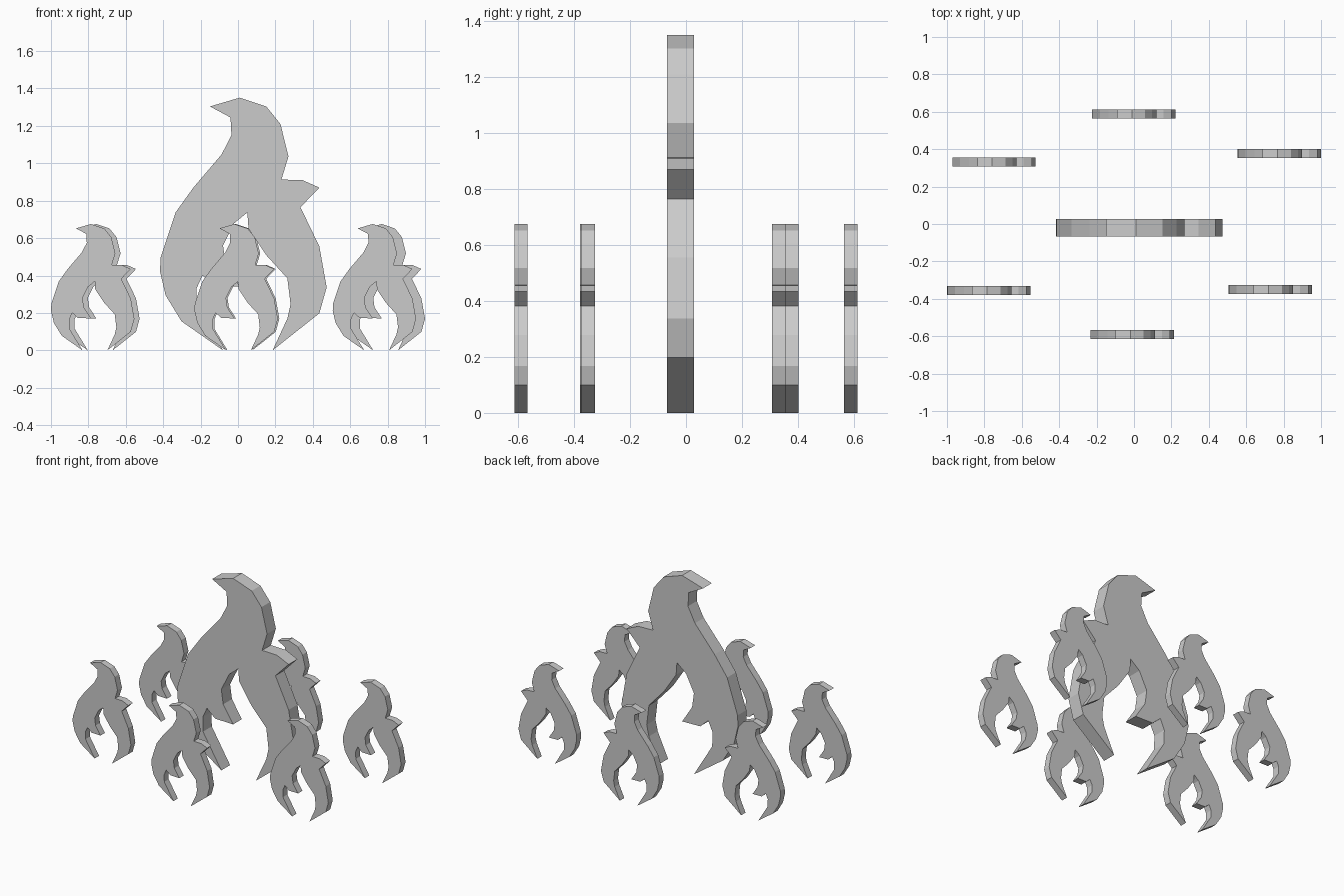
import bpy
import bmesh

# Flame silhouette (x, z), anticlockwise from the left foot
PROFILE = [
    (-0.08, 0.0), (-0.22, 0.23), (-0.222, 0.33), (-0.19, 0.40),
    (-0.128, 0.345), (0.01, 0.342), (-0.066, 0.46), (-0.08, 0.56),
    (-0.02, 0.68), (0.05, 0.737), (0.056, 0.652), (0.15, 0.51), (0.264, 0.385),
    (0.281, 0.246), (0.264, 0.17), (0.185, 0.0),
    (0.435, 0.198), (0.474, 0.337), (0.435, 0.556), (0.334, 0.765),
    (0.435, 0.87), (0.345, 0.91), (0.232, 0.913), (0.27, 1.037),
    (0.227, 1.21), (0.152, 1.303), (0.01, 1.351), (-0.15, 1.304),
    (-0.04, 1.245), (-0.035, 1.15), (-0.088, 1.047), (-0.238, 0.871),
    (-0.334, 0.737), (-0.414, 0.497), (-0.417, 0.422), (-0.387, 0.294),
    (-0.302, 0.155),
]
THICKNESS = 0.096


def flame(name, x, y, scale):
    """Extruded flame plate standing on the ground, centred on y."""
    half = THICKNESS * scale / 2
    bm = bmesh.new()
    face = bm.faces.new([bm.verts.new((x + px * scale, y - half, pz * scale))
                         for px, pz in PROFILE])
    ext = bmesh.ops.extrude_face_region(bm, geom=[face], use_keep_orig=True)
    verts = [v for v in ext["geom"] if isinstance(v, bmesh.types.BMVert)]
    bmesh.ops.translate(bm, vec=(0, 2 * half, 0), verts=verts)
    bmesh.ops.recalc_face_normals(bm, faces=bm.faces)
    mesh = bpy.data.meshes.new(name)
    bm.to_mesh(mesh)
    bm.free()
    bpy.context.collection.objects.link(bpy.data.objects.new(name, mesh))


# Large central flame
flame("large_flame", 0.0, -0.02, 1.0)

# Ring of six half-size flames
RING = {
    "front": (-0.024, -0.590),
    "front_right": (0.715, -0.349),
    "back_right": (0.763, 0.378),
    "back": (-0.016, 0.589),
    "back_left": (-0.763, 0.331),
    "front_left": (-0.791, -0.355),
}
for place, (x, y) in RING.items():
    flame("small_flame_" + place, x, y, 0.5)
